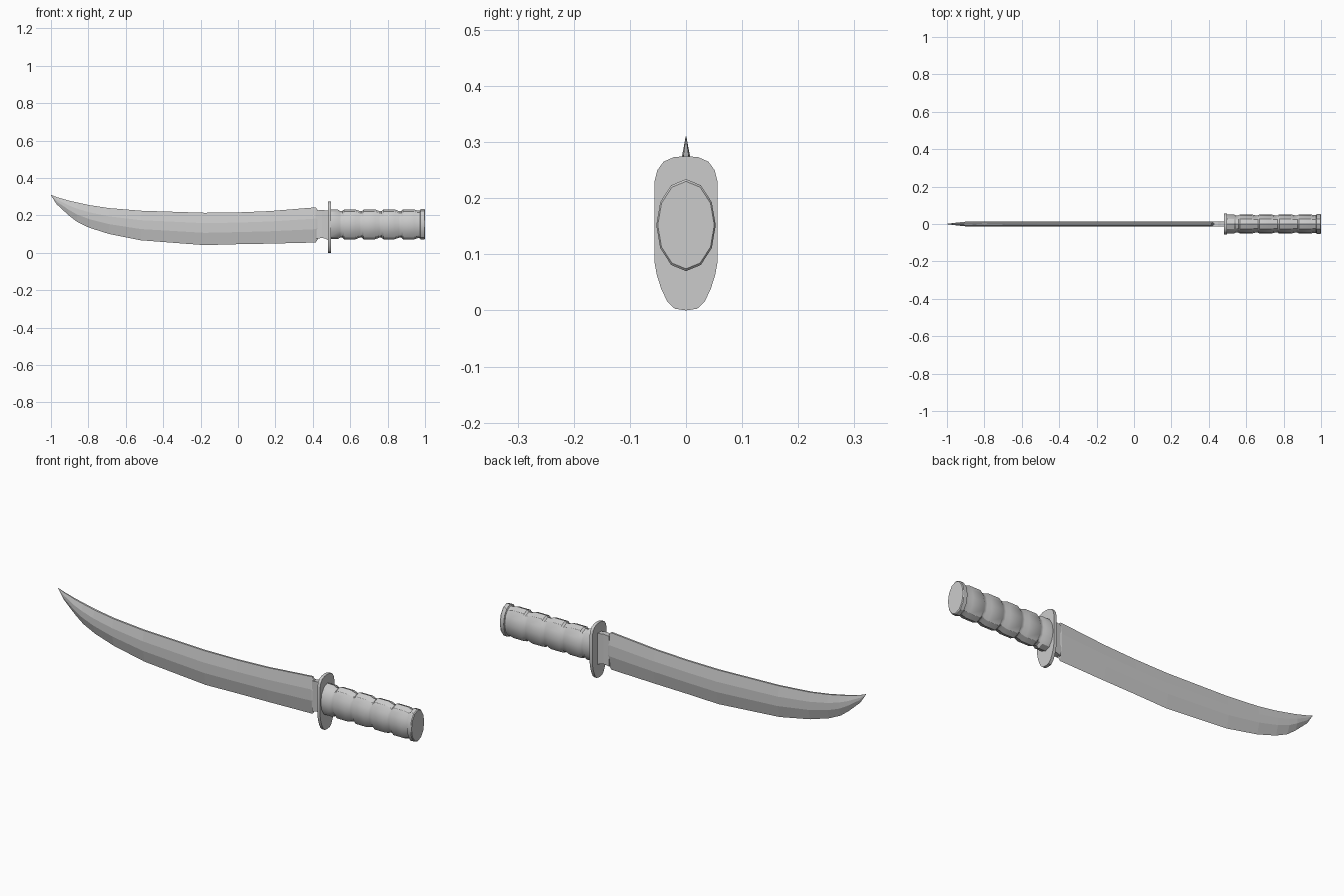
import bpy, bmesh, math

if "Cube" in bpy.data.objects:
    bpy.data.objects.remove(bpy.data.objects["Cube"])


def loft(name, rings, smooth=None):
    """Skin a list of equal-length closed rings and cap both ends."""
    bm = bmesh.new()
    vs = [[bm.verts.new(p) for p in r] for r in rings]
    n = len(rings[0])
    for a, b in zip(vs, vs[1:]):
        for i in range(n):
            j = (i + 1) % n
            bm.faces.new((a[i], a[j], b[j], b[i]))
    bm.faces.new(vs[0])
    bm.faces.new(vs[-1][::-1])
    bmesh.ops.remove_doubles(bm, verts=bm.verts, dist=1e-5)
    bmesh.ops.recalc_face_normals(bm, faces=bm.faces)
    me = bpy.data.meshes.new(name)
    bm.to_mesh(me)
    bm.free()
    ob = bpy.data.objects.new(name, me)
    bpy.context.collection.objects.link(ob)
    if smooth:
        bpy.context.view_layer.objects.active = ob
        ob.select_set(True)
        bpy.ops.object.shade_smooth_by_angle(angle=math.radians(smooth))
        ob.select_set(False)
    return ob


def blade_ring(x, top, bottom, t):
    h = top - bottom
    hi, lo = bottom + 0.68 * h, bottom + 0.38 * h
    half = [(0.35 * t, top), (t, hi), (t, lo)]
    return ([(x, y, z) for y, z in half] + [(x, 0, bottom)]
            + [(x, -y, z) for y, z in reversed(half)])


# Blade: station x, spine height, edge height, half thickness
stations = [
    (-1.0, 0.31, 0.307, 0.0008), (-0.97, 0.298, 0.26, 0.005),
    (-0.905, 0.279, 0.20, 0.012), (-0.86, 0.269, 0.165, 0.013),
    (-0.795, 0.255, 0.134, 0.014), (-0.69, 0.239, 0.101, 0.014),
    (-0.52, 0.225, 0.067, 0.014), (-0.18, 0.214, 0.041, 0.014),
    (0.0, 0.216, 0.046, 0.014), (0.17, 0.223, 0.049, 0.014),
    (0.415, 0.243, 0.055, 0.014), (0.428, 0.226, 0.074, 0.012),
]
loft("blade", [blade_ring(*s) for s in stations])

# Ricasso: plain block joining blade to guard
ricasso = [(0.42, 0.226, 0.074, 0.012), (0.45, 0.230, 0.08, 0.014),
           (0.465, 0.227, 0.076, 0.014), (0.488, 0.225, 0.066, 0.014)]
loft("ricasso", [[(x, t, b), (x, t, a), (x, -t, a), (x, -t, b)]
                 for x, a, b, t in ricasso])

# Guard: flat-sided oval plate
half = [(0.022, 0.273), (0.04, 0.265), (0.051, 0.25), (0.056, 0.23),
        (0.056, 0.085), (0.052, 0.063), (0.044, 0.038), (0.033, 0.015),
        (0.02, 0.003)]
outline = ([(0, 0.275)] + half + [(0, 0)]
           + [(-y, z) for y, z in reversed(half)])
loft("guard", [[(x, y, z) for y, z in outline] for x in (0.481, 0.496)], 30)

# Grip: oval section swelling between evenly spaced grooves
profile = [(0.49, 0.96), (0.535, 0.96)]
for k in range(4):
    x = 0.545 + 0.105 * k
    profile += [(x, 0.87), (x + 0.013, 0.87), (x + 0.022, 0.97),
                (x + 0.083, 0.97)]
profile += [(0.963, 0.89), (0.974, 0.91), (0.978, 1.0)]


def oval(x, s, n=12):
    return [(x, 0.053 * s * math.sin(a), 0.152 + 0.082 * s * math.cos(a))
            for a in (2 * math.pi * i / n for i in range(n))]


loft("grip", [oval(x, s) for x, s in profile], 32)

# Pommel: thin end cap
loft("pommel", [oval(0.977, 1.0), oval(0.996, 1.0), oval(1.0, 0.95)], 32)
